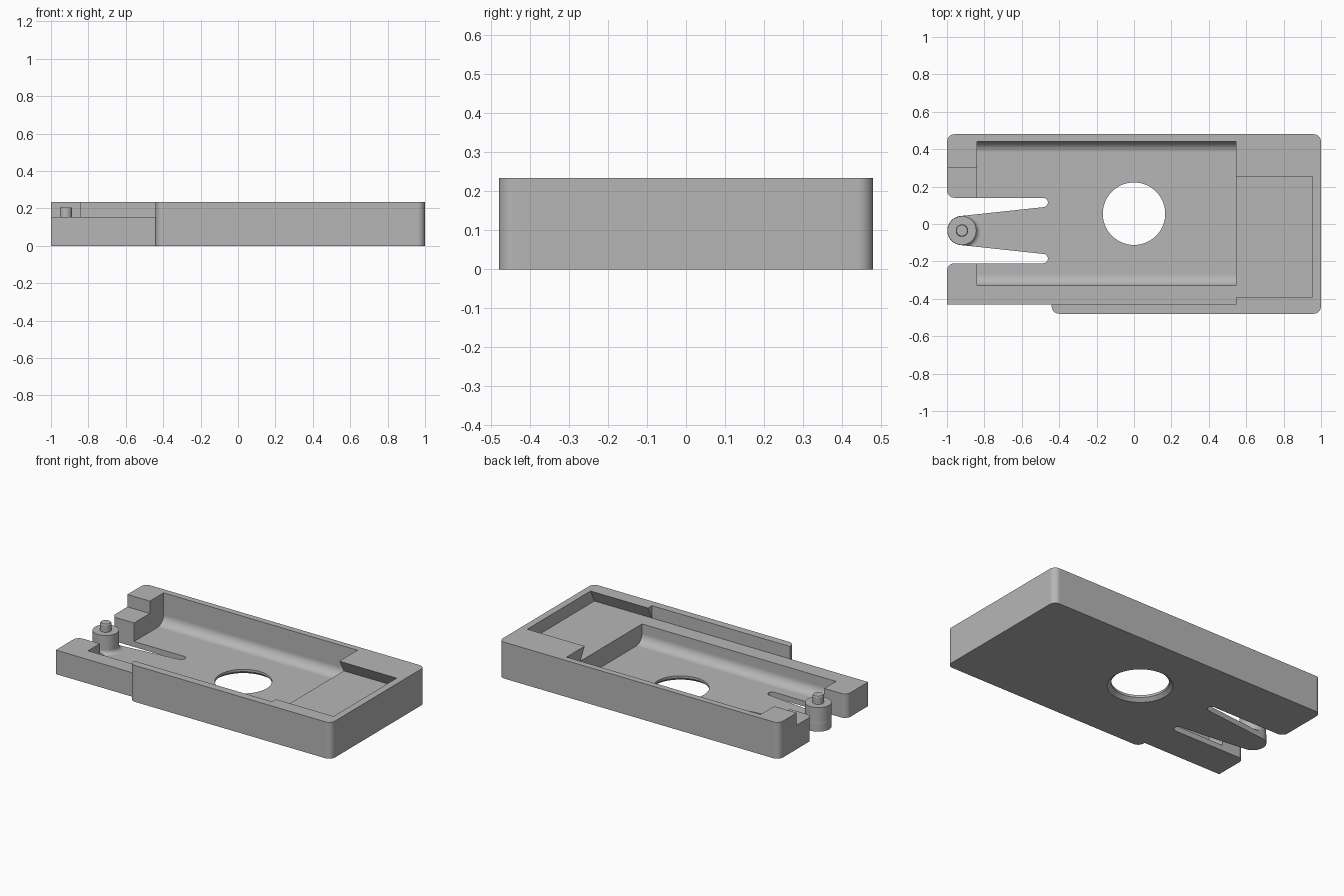
import bpy, bmesh, math
from mathutils import Vector

old = bpy.data.objects.get("Cube")
if old:
    bpy.data.objects.remove(old, do_unlink=True)

grey = bpy.data.materials.new("plain grey")
grey.use_nodes = True
colour = (0.47, 0.47, 0.47, 1)
grey.diffuse_color = colour
grey.node_tree.nodes["Principled BSDF"].inputs["Base Color"].default_value = colour


def arc(cx, cy, r, a0, a1, n=8):
    """Points on an arc, angles in degrees."""
    angles = [math.radians(a0 + (a1 - a0) * i / n) for i in range(n + 1)]
    return [(cx + r * math.cos(a), cy + r * math.sin(a)) for a in angles]


def make_object(name, bm):
    bmesh.ops.recalc_face_normals(bm, faces=bm.faces)
    mesh = bpy.data.meshes.new(name)
    bm.to_mesh(mesh)
    bm.free()
    obj = bpy.data.objects.new(name, mesh)
    bpy.context.collection.objects.link(obj)
    mesh.materials.append(grey)
    return obj


def prism(name, points, lo, hi, axis="z"):
    """Extrude an xy outline along z, or a yz profile along x."""
    bm = bmesh.new()
    place = (lambda p: (p[0], p[1], lo)) if axis == "z" else (lambda p: (lo, p[0], p[1]))
    step = Vector((0, 0, hi - lo)) if axis == "z" else Vector((hi - lo, 0, 0))
    face = bm.faces.new([bm.verts.new(place(p)) for p in points])
    new = bmesh.ops.extrude_face_region(bm, geom=[face])["geom"]
    bmesh.ops.translate(bm, vec=step, verts=[v for v in new if isinstance(v, bmesh.types.BMVert)])
    return make_object(name, bm)


def lathe(name, profile, cx, cy, n=48):
    """Stack of rings (radius, z), capped at both ends."""
    bm = bmesh.new()
    rings = []
    for r, z in profile:
        rings.append([bm.verts.new((x, y, z)) for x, y in arc(cx, cy, r, 0, 360, n)[:-1]])
    for a, b in zip(rings, rings[1:]):
        for i in range(n):
            j = (i + 1) % n
            bm.faces.new((a[i], a[j], b[j], b[i]))
    bm.faces.new(rings[0])
    bm.faces.new(rings[-1])
    return make_object(name, bm)


def cut(obj, cutter):
    bpy.context.view_layer.objects.active = obj
    mod = obj.modifiers.new("cut", "BOOLEAN")
    mod.operation = "DIFFERENCE"
    mod.solver = "EXACT"
    mod.object = cutter
    bpy.ops.object.modifier_apply(modifier=mod.name)


def finish(obj):
    bpy.ops.object.select_all(action="DESELECT")
    obj.select_set(True)
    bpy.context.view_layer.objects.active = obj
    bpy.ops.object.shade_smooth_by_angle(angle=math.radians(30))
    mod = obj.modifiers.new("even shading", "WEIGHTED_NORMAL")
    mod.keep_sharp = True


HEIGHT, LEDGE, FLOOR = 0.235, 0.155, 0.035
R = 0.04

# Tray body: rounded block with a shallow step along the front
outline = [(-1, -0.43), (-0.44, -0.43)]
outline += arc(-0.44 + R, -0.48 + R, R, 180, 270)
outline += arc(1 - R, -0.48 + R, R, 270, 360)
outline += arc(1 - R, 0.48 - R, R, 0, 90)
outline += arc(-1 + R, 0.48 - R, R, 90, 180)
body = prism("tray_body", outline, 0, HEIGHT)

# Long recess with filleted floor edges
F = 0.06
recess = arc(-0.33 + F, FLOOR + F, F, 180, 270) + arc(0.44 - F, FLOOR + F, F, 270, 360)
recess += [(0.44, 0.3), (-0.33, 0.3)]

# Ledge for a sliding lid, and the undercut end pocket
ledge = [(-0.43, LEDGE), (0.30, LEDGE), (0.30, 0.3), (-0.43, 0.3)]
pocket = [(-0.43, LEDGE), (0.30, LEDGE), (0.255, HEIGHT), (0.255, 0.3), (-0.39, 0.3), (-0.39, HEIGHT)]

# Fork gap around the spring arm, mirrored about the arm's centre line
ARM_X, ARM_Y, TIP = -0.92, -0.035, 0.078
half = [(-1.1, 0.175 + R)]
half += arc(-1 + R, 0.175 + R, R, 180, 270)
half += arc(-0.485, 0.15, 0.025, 90, -90)
half += arc(ARM_X, 0, TIP, 96, 180, 14)
fork = [(x, ARM_Y + y) for x, y in half]
fork += [(x, ARM_Y - y) for x, y in reversed(half[:-1])]

fork_cutter = prism("fork_cutter", fork, -0.1, 0.4)
cutters = [
    prism("recess_cutter", recess, -0.84, 0.545, "x"),
    prism("ledge_cutter", ledge, -1.1, 0.545, "x"),
    prism("pocket_cutter", pocket, 0.5, 0.955, "x"),
    # Clear the space around the arm above the floor
    prism("arm_space_cutter", [(-1.1, ARM_Y - 0.175), (-0.8, ARM_Y - 0.175),
                               (-0.8, ARM_Y + 0.175), (-1.1, ARM_Y + 0.175)], FLOOR, 0.4),
    fork_cutter,
    # Round hole, wider at the underside
    lathe("hole_cutter", [(0.19, -0.05), (0.19, 0), (0.167, 0.02), (0.167, 0.1)], 0, 0.055, 64),
]
for c in cutters:
    cut(body, c)

# Post with a flared foot on the arm tip, and its pin
flare = [(TIP - 0.001 + 0.025 * (1 - math.sin(a)), FLOOR + 0.025 * (1 - math.cos(a)))
         for a in [i * math.pi / 12 for i in range(7)]]
post = lathe("arm_post", [(flare[0][0], 0.002)] + flare + [(TIP - 0.001, LEDGE)], ARM_X, ARM_Y)
cut(post, fork_cutter)
pin = lathe("post_pin", [(0.033, LEDGE - 0.02), (0.033, 0.2), (0.029, 0.206)], ARM_X, ARM_Y, 32)

for c in cutters:
    bpy.data.objects.remove(c, do_unlink=True)
for obj in (body, post, pin):
    finish(obj)
